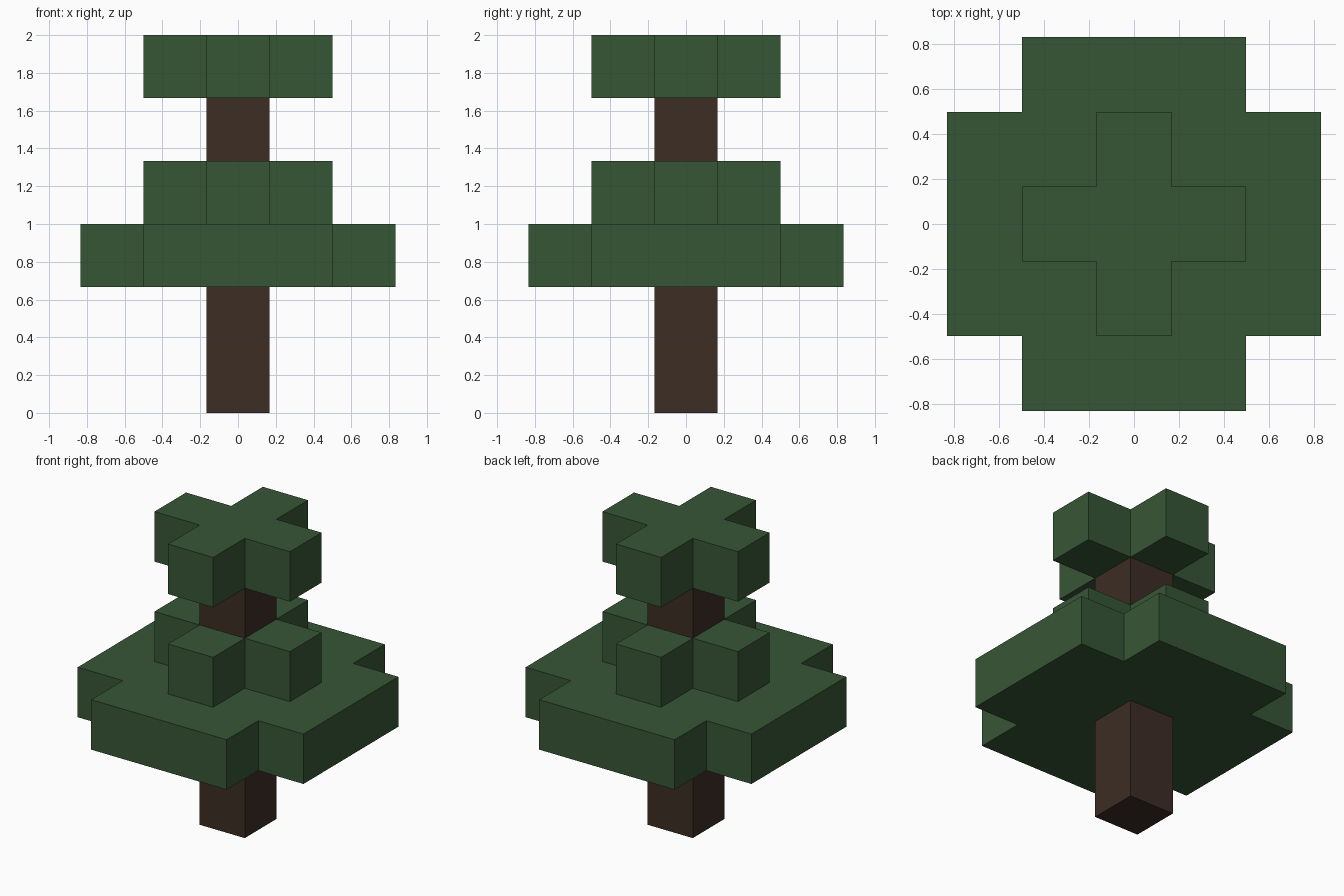
import bpy
import bmesh

cube = bpy.data.objects.get("Cube")
if cube:
    bpy.data.objects.remove(cube, do_unlink=True)

U = 1 / 3  # edge of one block


def material(name, color):
    mat = bpy.data.materials.new(name)
    mat.use_nodes = True
    mat.diffuse_color = color
    bsdf = mat.node_tree.nodes["Principled BSDF"]
    bsdf.inputs["Base Color"].default_value = color
    bsdf.inputs["Roughness"].default_value = 0.9
    return mat


def prism(name, outline, bottom, top, mat):
    """Extrude a flat outline, measured in blocks, from bottom to top."""
    bm = bmesh.new()
    face = bm.faces.new([bm.verts.new((x * U, y * U, bottom * U)) for x, y in outline])
    result = bmesh.ops.extrude_face_region(bm, geom=[face], use_keep_orig=True)
    verts = [v for v in result["geom"] if isinstance(v, bmesh.types.BMVert)]
    bmesh.ops.translate(bm, verts=verts, vec=(0, 0, (top - bottom) * U))
    bmesh.ops.recalc_face_normals(bm, faces=bm.faces)
    mesh = bpy.data.meshes.new(name)
    bm.to_mesh(mesh)
    bm.free()
    mesh.materials.append(mat)
    obj = bpy.data.objects.new(name, mesh)
    bpy.context.scene.collection.objects.link(obj)
    return obj


def plus(reach, half):
    """Plus-shaped outline: one arm end turned four times."""
    points = []
    corners = [(reach, -half), (reach, half), (half, half)]
    for _ in range(4):
        points += corners
        corners = [(-y, x) for x, y in corners]
    return points


leaf = material("leaf green", (0.037, 0.093, 0.036, 1))
bark = material("bark brown", (0.045, 0.026, 0.018, 1))

# Trunk, showing below and between the leaf tiers
square = [(-0.5, -0.5), (0.5, -0.5), (0.5, 0.5), (-0.5, 0.5)]
prism("lower_trunk", square, 0, 2, bark)
prism("upper_trunk", square, 4, 5, bark)

# Leaf tiers
prism("wide_leaf_tier", plus(2.5, 1.5), 2, 3, leaf)
prism("middle_leaf_tier", plus(1.5, 0.5), 3, 4, leaf)
prism("top_leaf_tier", plus(1.5, 0.5), 5, 6, leaf)
